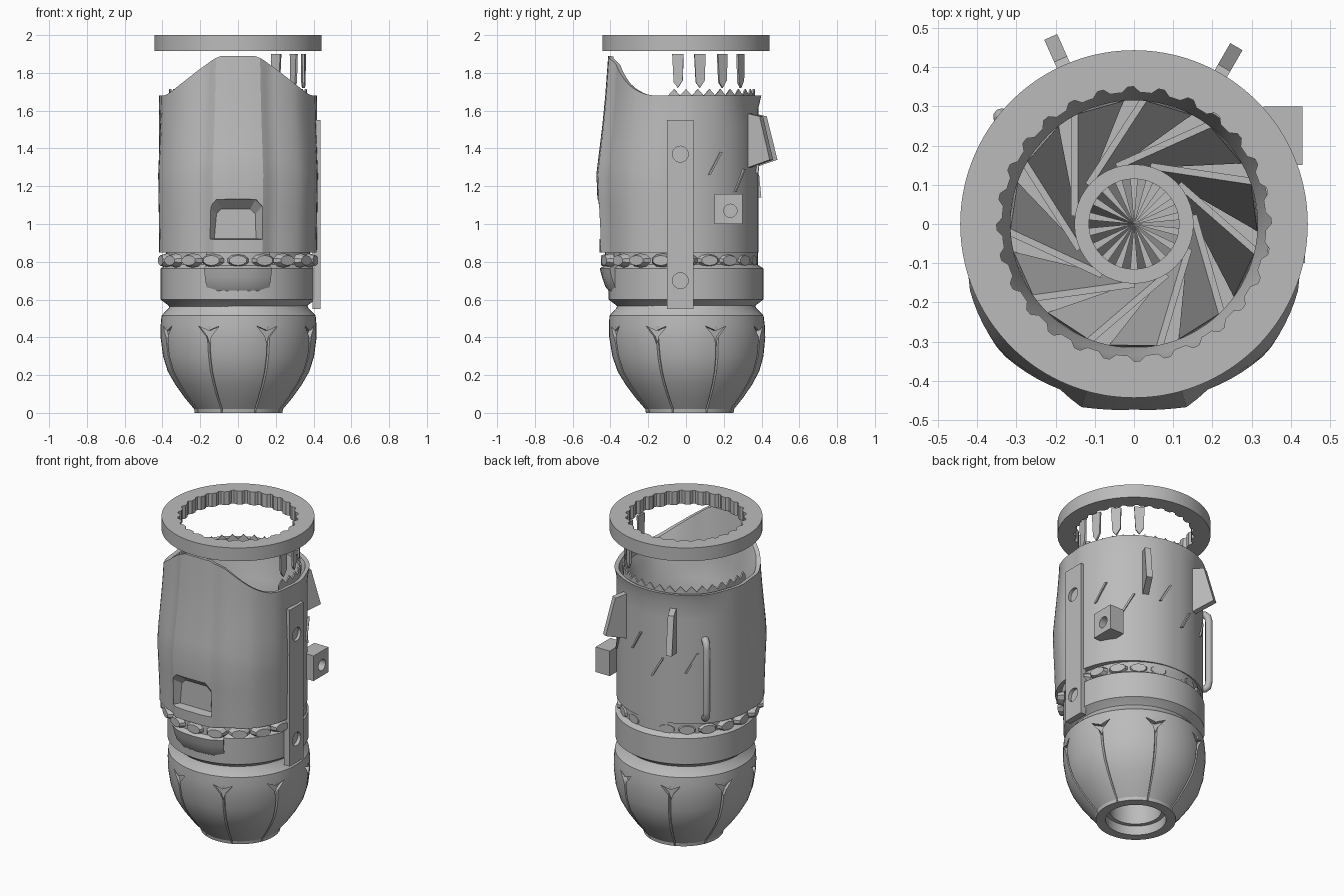
import bpy, bmesh
from math import sin, cos, radians, pi
from mathutils import Matrix, Vector

if "Cube" in bpy.data.objects:
    bpy.data.objects.remove(bpy.data.objects["Cube"])

grey = bpy.data.materials.new("metal_grey")
grey.use_nodes = True
grey.diffuse_color = (0.5, 0.5, 0.5, 1)
grey.node_tree.nodes["Principled BSDF"].inputs["Base Color"].default_value = (0.5, 0.5, 0.5, 1)


def polar(phi, r, z):
    """Point at angle phi (degrees, from the front toward +x)."""
    a = radians(phi)
    return Vector((r * sin(a), -r * cos(a), z))


def place(phi, r=0, z=0):
    """Local frame on the tube: x tangent, -y outward, z up."""
    return Matrix.Translation(polar(phi, r, z)) @ Matrix.Rotation(radians(phi), 4, 'Z')


def lerp(table, v):
    for (a, p), (b, q) in zip(table, table[1:]):
        if v <= b:
            return p + (q - p) * max(0, (v - a) / (b - a))
    return table[-1][1]


def finish(name, bm, smooth=None):
    bmesh.ops.recalc_face_normals(bm, faces=bm.faces)
    me = bpy.data.meshes.new(name)
    bm.to_mesh(me)
    bm.free()
    ob = bpy.data.objects.new(name, me)
    bpy.context.collection.objects.link(ob)
    me.materials.append(grey)
    if smooth:
        bpy.ops.object.select_all(action='DESELECT')
        ob.select_set(True)
        bpy.context.view_layer.objects.active = ob
        bpy.ops.object.shade_smooth_by_angle(angle=radians(smooth))
    return ob


def loft(name, rings, loop=False, smooth=35):
    """Skin a stack of equal rings, capped at the ends or joined in a loop."""
    bm = bmesh.new()
    vs = [[bm.verts.new(p) for p in ring] for ring in rings]
    n = len(vs[0])
    for a, b in zip(vs, vs[1:] + ([vs[0]] if loop else [])):
        for i in range(n):
            bm.faces.new((a[i], a[(i + 1) % n], b[(i + 1) % n], b[i]))
    if not loop:
        bm.faces.new(vs[0])
        bm.faces.new(vs[-1])
    return finish(name, bm, smooth)


def revolve(name, profile, n=64):
    return loft(name, [[polar(360 * i / n, r, z) for i in range(n)] for r, z in profile])


def prisms(name, pts, vec, mats):
    """Extrude one polygon along vec, once per matrix."""
    bm = bmesh.new()
    for m in mats:
        a = [bm.verts.new(m @ Vector(p)) for p in pts]
        b = [bm.verts.new(m @ (Vector(p) + Vector(vec))) for p in pts]
        bm.faces.new(a)
        bm.faces.new(b)
        for i in range(len(a)):
            j = (i + 1) % len(a)
            bm.faces.new((a[i], a[j], b[j], b[i]))
    return finish(name, bm)


def box(name, lo, hi):
    (x0, y0, z0), (x1, y1, z1) = lo, hi
    return prisms(name, [(x0, y0, z0), (x1, y0, z0), (x1, y1, z0), (x0, y1, z0)],
                  (0, 0, z1 - z0), [Matrix()])


def cut(ob, cutter):
    mod = ob.modifiers.new("cut", 'BOOLEAN')
    mod.object = cutter
    mod.solver = 'EXACT'
    cutter.hide_render = True
    cutter.hide_set(True)


def cones(name, mats, r1, r2, depth, n=24):
    bm = bmesh.new()
    for m in mats:
        bmesh.ops.create_cone(bm, cap_ends=True, segments=n, radius1=r1, radius2=r2, depth=depth, matrix=m)
    return finish(name, bm)


# Floating toothed ring
N = 140
gear = [[polar(360 * i / N, 0.443, z) for i in range(N)] for z in (1.915, 2.0)]
gear += [[polar(360 * i / N, 0.35 if i % 5 < 2 else 0.336, z) for i in range(N)] for z in (2.0, 1.915)]
loft("toothed_ring", gear, loop=True, smooth=20)

# Hanging blades under the ring
prisms("ring_blades", [(-.03, 0, 1.9), (.03, 0, 1.9), (.026, 0, 1.76), (0, 0, 1.72), (-.022, 0, 1.75)],
       (0, .012, 0), [place(a, 0.358) for a in (83, 102, 123, 145)])

# Main casing: egg-shaped tube with a raised front ridge and tall front collar
OUTLINE = [(0, .475), (10, .481), (16, .487), (24, .462), (46, .474), (68, .452),
           (82, .424), (90, .419), (120, .405), (150, .39), (180, .383)]
FRONT = [(.85, .96), (1.0, .97), (1.25, 1), (1.6, .91), (1.89, .865)]


def outer(phi, z):
    a = abs((phi + 180) % 360 - 180)
    k = max(0, cos(radians(a)))
    flare = 0.016 * min(1, max(0, (a - 110) / 20)) * max(0, (z - 1.62) / 0.06)
    return lerp(OUTLINE, a) * (1 + (lerp(FRONT, z) - 1) * k ** 0.7) + flare


def rim(phi):
    y = 0.42 * cos(radians(phi))
    return 1.68 + 0.21 * min(1, max(0, (y - 0.15) / 0.26)) ** 2.2


angles = [4 * i for i in range(90)]
rings = []
for t in (0, .12, .25, .4, .5, .65, .8, .92, 1):
    rings.append([polar(a, outer(a, .85 + t * (rim(a) - .85)), .85 + t * (rim(a) - .85)) for a in angles])
rings.append([polar(a, outer(a, rim(a)) - .025, rim(a) - .003) for a in angles])
rings += [[polar(a, r, z) for a in angles] for r, z in ((.352, 1.58), (.335, 1.45), (.315, 1.4), (.315, .9))]
casing = loft("main_casing", rings, smooth=25)

# Front scoop cut into the ridge, with a sloped floor
scoop_shape = [(-.16, .92), (.13, .92), (.125, 1.09), (.09, 1.125), (-.11, 1.125), (-.145, 1.09)]
scoop = [[Vector((-.015 + (x + .015) * s, y, 1.02 + (z - 1.02) * s + dz)) for x, z in scoop_shape]
         for s, y, dz in ((1.15, -.50, 0), (1.02, -.455, 0), (.76, -.405, -.02))]
cut(casing, loft("scoop_cutter", scoop, smooth=None))

# Small triangular teeth inside the rear rim
prisms("rim_teeth", [(-.032, 0, 1.65), (.032, 0, 1.65), (.032, 0, 1.68), (0, 0, 1.715), (-.032, 0, 1.68)],
       (0, .008, 0), [place(80 + 10 * i, .366) for i in range(21)])

# Swirl vanes: narrow flat tops leaning down to the next vane
vanes = bmesh.new()
for k in range(11):
    p = 360 * k / 11
    a, b = polar(p, .145, 1.25), polar(p - 55, .315, 1.25)
    d = (b - a).normalized()
    side = Vector((-d.y, d.x, 0)) * .017
    low_a, low_b = polar(p - 22, .145, .9), polar(p - 77, .315, .9)
    section = [(a + side, b + side), (a, b), (low_a, low_b), (low_a + side, low_b + side)]
    corners = [[vanes.verts.new(v) for v in pair] for pair in section]
    for i in range(4):
        c, e = corners[i], corners[(i + 1) % 4]
        vanes.faces.new((c[0], c[1], e[1], e[0]))
    for end in (0, 1):
        vanes.faces.new([c[end] for c in corners])
finish("swirl_vanes", vanes)

# Hub with a recessed fan of spokes
revolve("hub", [(.152, .9), (.152, 1.26), (.115, 1.26), (.115, 1.12)], 40)
spokes = [place(20 * i) for i in range(18)]
prisms("hub_fan", [(0, 0, 1.18), (.01, -.118, 1.18), (-.01, -.118, 1.18)], (0, 0, .04), spokes)
prisms("hub_fan_slopes", [(0, 0, 1.19), (.01, -.118, 1.19), (.031, -.114, 1.14)], (0, 0, -.02), spokes)

# Waist: collar band, recessed slot and ring of faceted oval links
revolve("collar_band", [(.36, .56), (.37, .57), (.41, .6), (.41, .765), (.38, .785), (.38, .86)])
cones("oval_links", [place(18 * k, outer(18 * k, .85) - .025, .807) @ Matrix.Rotation(pi / 2, 4, 'X')
                     @ Matrix.Diagonal((.066, .038, 1, 1)) for k in range(20)], 1, .7, .04, 10)

# Bulge on the collar under the scoop
bulge = [[polar(a, r - .014 * (abs(a) > 15), z) for a in (-24, -15, -8, 0, 8, 15, 24)] +
         [polar(a, .36, z) for a in (22, 0, -22)]
         for r, z in ((.405, .64), (.428, .67), (.445, .72), (.457, .765), (.43, .78), (.43, .86))]
loft("collar_bulge", bulge, smooth=50)

# Lower dome with eight petal seams and an open nozzle
seam = (-22.5, -16, -10, -5, -1, 0, 1, 5, 10, 16)
DOME = [(.15, .25), (.15, .06), (.175, .06), (.175, 0), (.232, 0), (.235, .02), (.285, .08), (.335, .15),
        (.375, .22), (.4, .3), (.413, .4), (.413, .46), (.408, .515), (.37, .555), (.36, .58)]
dome = []
for i, (r, z) in enumerate(DOME):
    shift = Vector((.003, .02 * max(0, 1 - z / .6), 0))
    groove = .01 if i > 4 and z < .42 else 0
    dome.append([polar(22.5 + 45 * k + s, r - (groove if s == 0 else 0), z) + shift
                 for k in range(8) for s in seam])
body = loft("petal_dome", dome, smooth=30)
notch = [place(22.5 + 45 * k, .425, .425) for k in range(8)]
cut(body, prisms("notch_cutter", [(-.06, 0, .035), (0, 0, .01), (.06, 0, .035), (.014, 0, -.02), (0, 0, -.06),
                                  (-.014, 0, -.02)], (0, .035, 0), notch))

# Side strap with two bolt holes
turn = Matrix.Rotation(pi / 2, 4, 'Y')
strap = box("side_strap", (.395, -.1, .55), (.436, .04, 1.55))
cut(strap, cones("strap_hole_cutter", [Matrix.Translation((.44, -.03, z)) @ turn for z in (.7, 1.37)],
                 .042, .042, .05))

# Side mounting block with a hole
block = box("mount_block", (.33, .15, 1.0), (.43, .3, 1.16))
cut(block, cones("block_hole_cutter", [Matrix.Translation((.43, .235, 1.07)) @ turn], .035, .035, .1))

# Rear fins
prisms("rear_fins", [(-.018, -.36, 1.29), (-.018, -.36, 1.59), (-.018, -.46, 1.57), (-.018, -.522, 1.34)],
       (.036, 0, 0), [place(150), place(204)])

# Slanted ridges on the rear wall
prisms("rear_ridges", [(-.04, 0, -.06), (-.028, 0, -.06), (.04, 0, .06), (.028, 0, .06)], (0, -.018, 0),
       [place(a, r, z) for a, r, z in ((112, .4, 1.32), (135, .39, 1.23), (168, .38, 1.33),
                                       (190, .38, 1.2), (220, .385, 1.24))])

# Bent tube handle
curve = bpy.data.curves.new("tube_handle", 'CURVE')
curve.dimensions = '3D'
curve.bevel_depth = .022
curve.bevel_resolution = 3
curve.use_fill_caps = True
spline = curve.splines.new('POLY')
path = [(.37, .89), (.41, .89), (.428, .905), (.434, .94), (.434, 1.34), (.428, 1.37), (.41, 1.385), (.37, 1.385)]
spline.points.add(len(path) - 1)
for pt, (r, z) in zip(spline.points, path):
    pt.co = (*polar(231, r, z), 1)
spline.use_smooth = True
handle = bpy.data.objects.new("tube_handle", curve)
bpy.context.collection.objects.link(handle)
curve.materials.append(grey)
